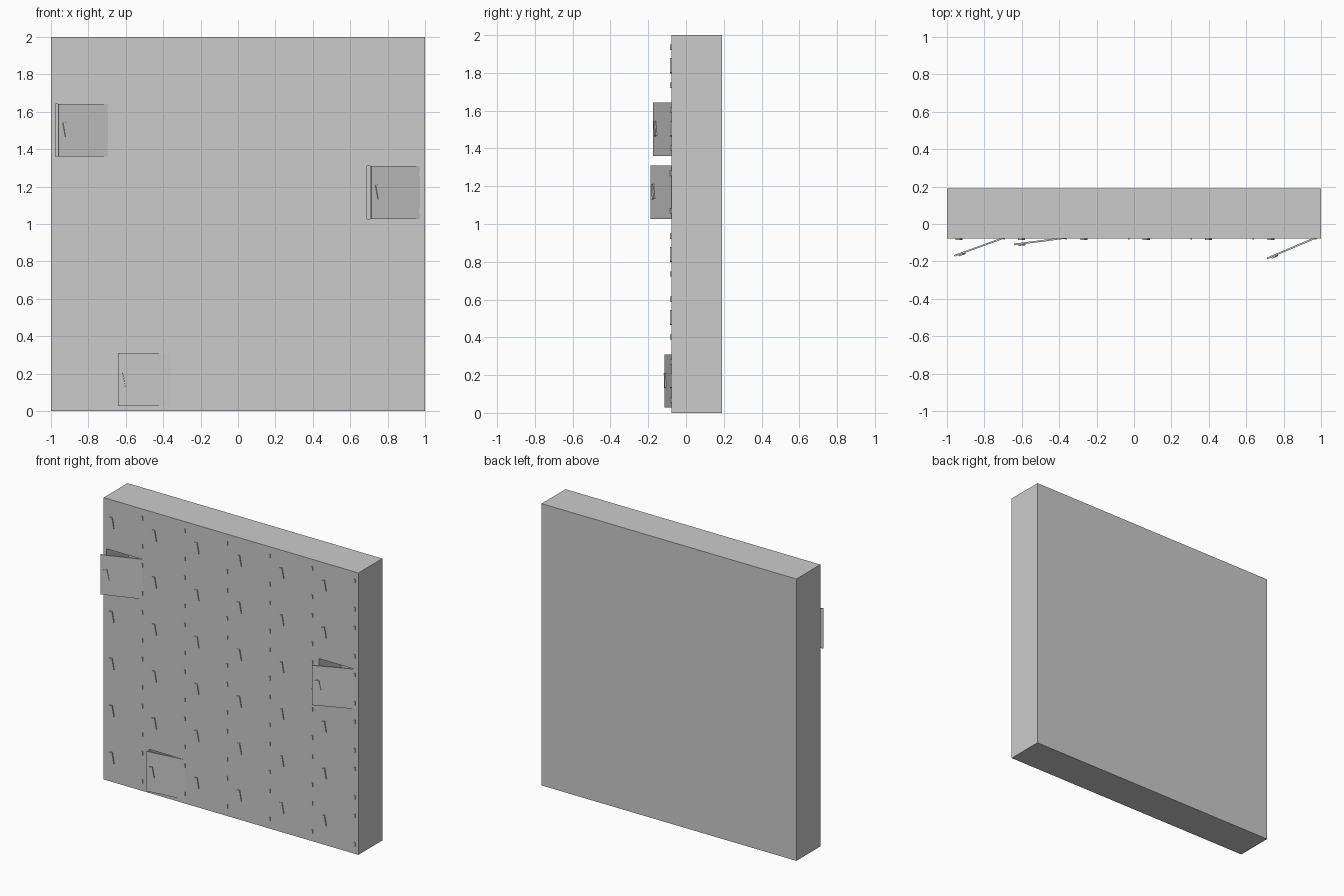
import bpy, bmesh
from math import radians
from mathutils import Matrix, Vector

if "Cube" in bpy.data.objects:
    bpy.data.objects.remove(bpy.data.objects["Cube"])

PITCH = 1 / 3          # spacing of the 6 x 6 compartments
FRONT, BACK = -0.078, 0.19
DOOR = 0.282           # door width and height
THICK = 0.009
OPEN = {(0, 4): 20, (1, 0): 7.3, (5, 3): 23}   # (column, row): swing in degrees


def add_box(bm, lo, hi, rot=None):
    lo, hi = Vector(lo), Vector(hi)
    m = Matrix.Translation((lo + hi) / 2)
    if rot:
        m = m @ rot
    bmesh.ops.create_cube(bm, size=1, matrix=m @ Matrix.Diagonal((*(hi - lo), 1)))


def box_mesh(name, boxes):
    bm = bmesh.new()
    for b in boxes:
        add_box(bm, *b)
    mesh = bpy.data.meshes.new(name)
    bm.to_mesh(mesh)
    bm.free()
    return mesh


def add_object(name, mesh, loc=(0, 0, 0)):
    ob = bpy.data.objects.new(name, mesh)
    ob.location = loc
    bpy.context.collection.objects.link(ob)
    return ob


cells = [(c, r) for c in range(6) for r in range(6)]


def hinge_point(c, r):
    return Vector((-0.694 + c * PITCH, FRONT, 0.0275 + r * PITCH))


# Cabinet carcass with one hollow compartment behind every door
carcass = add_object("cabinet_carcass",
                     box_mesh("cabinet_carcass", [((-1, FRONT, 0), (1, BACK, 2))]))
hollows = []
for c, r in cells:
    p = hinge_point(c, r)
    hollows.append((p + Vector((-DOOR, -0.05, 0)), p + Vector((0, 0.245, DOOR))))
cutter = add_object("compartment_cutter", box_mesh("compartment_cutter", hollows))
cutter.hide_render = True
mod = carcass.modifiers.new("compartments", 'BOOLEAN')
mod.object, mod.operation, mod.solver = cutter, 'DIFFERENCE', 'EXACT'
bpy.context.view_layer.objects.active = carcass
bpy.ops.object.modifier_apply(modifier=mod.name)
bpy.data.objects.remove(cutter)

# Shared parts: the door's origin is its hinge edge at the bottom right
door_mesh = box_mesh("door", [((-DOOR, 0, 0), (0, THICK, DOOR))])
handle_mesh = box_mesh("handle", [((-0.252, -0.007, 0.105), (-0.229, 0, 0.183),
                                   Matrix.Rotation(radians(-11), 4, 'Y'))])
hinge_mesh = box_mesh("hinges", [((-0.005, -0.006, z - 0.014), (0.003, 0.004, z + 0.014))
                                 for z in (0.041, 0.241)])

# Doors with handles, flush when shut, and a pair of hinges each
for c, r in cells:
    p = hinge_point(c, r)
    door = add_object(f"door_{c}_{r}", door_mesh, p)
    door.rotation_euler.z = radians(OPEN.get((c, r), 0))
    add_object(f"handle_{c}_{r}", handle_mesh).parent = door
    add_object(f"hinges_{c}_{r}", hinge_mesh, p)
